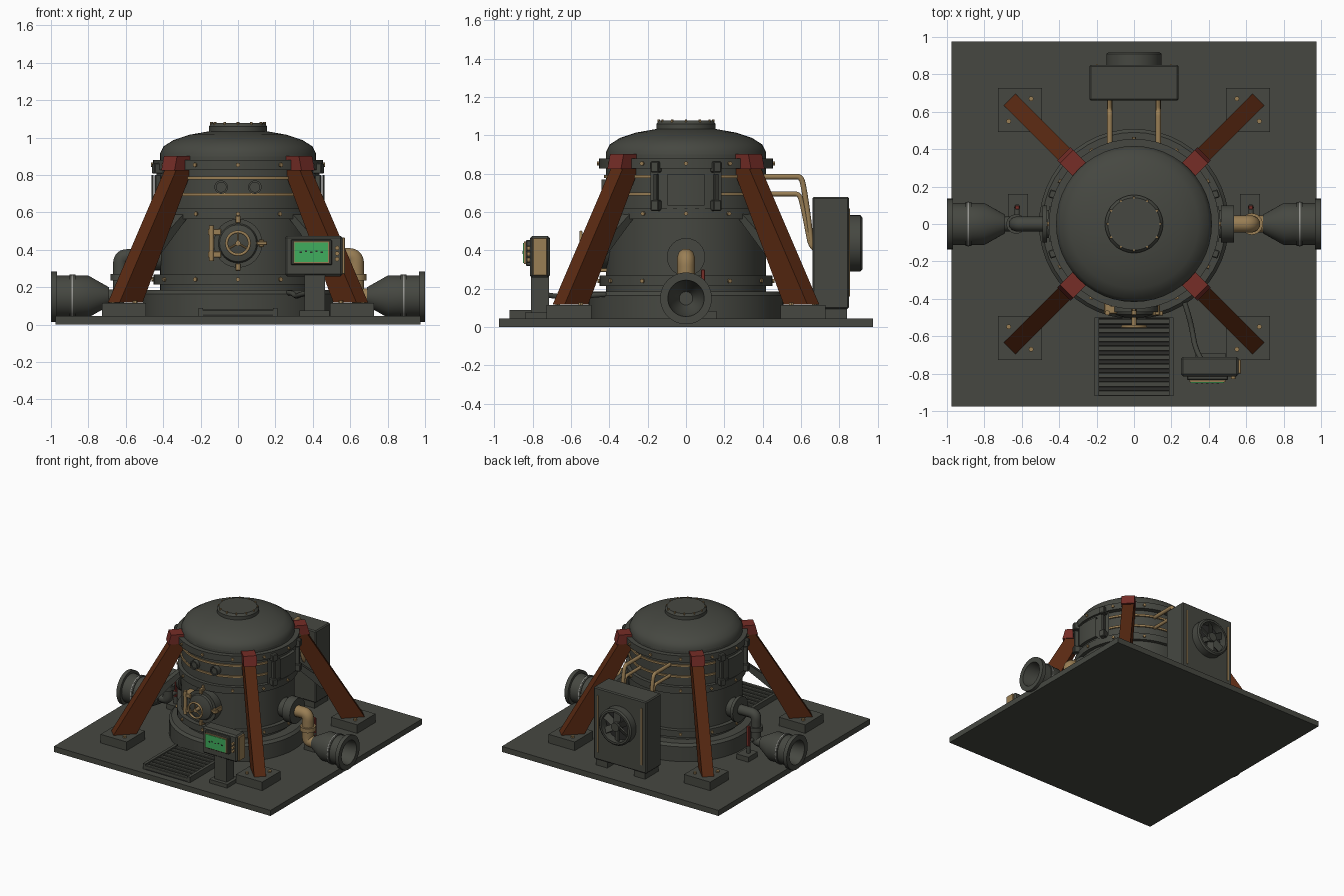
import bpy, bmesh, math
from math import radians, sin, cos, pi
from mathutils import Vector, Matrix

if "Cube" in bpy.data.objects:
    bpy.data.objects.remove(bpy.data.objects["Cube"])


def material(name, rgb):
    m = bpy.data.materials.new(name)
    m.use_nodes = True
    m.diffuse_color = (*rgb, 1)
    m.node_tree.nodes["Principled BSDF"].inputs["Base Color"].default_value = (*rgb, 1)
    return m


STEEL = material("dark_steel", (.061, .064, .053))
BLACK = material("black_iron", (.025, .025, .023))
RUST = material("rust_brown", (.1, .022, .006))
RED = material("dull_red", (.18, .026, .02))
BRASS = material("brass", (.32, .21, .09))
GREEN = material("screen_green", (.05, .42, .11))
PALE = material("pale_steel", (.3, .3, .28))
Z = Vector((0, 0, 1))


def finish(name, bm, mat, angle=32):
    bmesh.ops.remove_doubles(bm, verts=bm.verts, dist=1e-5)
    bmesh.ops.recalc_face_normals(bm, faces=bm.faces)
    me = bpy.data.meshes.new(name)
    bm.to_mesh(me)
    bm.free()
    me.materials.append(mat)
    me.shade_smooth()
    me.set_sharp_from_angle(angle=radians(angle))
    ob = bpy.data.objects.new(name, me)
    bpy.context.scene.collection.objects.link(ob)
    return ob


def box(name, lo, hi, mat, bevel=0, turn=None):
    """Box between two corners, optionally turned by a matrix."""
    bm = bmesh.new()
    lo, hi = Vector(lo), Vector(hi)
    size = hi - lo
    bmesh.ops.create_cube(bm, size=1, matrix=Matrix.Translation((lo + hi) / 2) @ Matrix.Diagonal((*size, 1)))
    if bevel:
        bmesh.ops.bevel(bm, geom=bm.edges[:], offset=bevel, segments=1, affect='EDGES')
    if turn:
        bm.transform(turn)
    return finish(name, bm, mat)


def lathe(name, profile, mat, origin=(0, 0, 0), axis=Z, steps=48, start=0, sweep=2 * pi):
    """Spin (radius, height) points about an axis."""
    bm = bmesh.new()
    vs = [bm.verts.new((r * cos(start), r * sin(start), h)) for r, h in profile]
    es = [bm.edges.new(p) for p in zip(vs, vs[1:])]
    bmesh.ops.spin(bm, geom=vs + es, cent=(0, 0, 0), axis=Z, angle=sweep, steps=steps)
    turn = Z.rotation_difference(Vector(axis)).to_matrix().to_4x4()
    bm.transform(Matrix.Translation(origin) @ turn)
    return finish(name, bm, mat)


def rod(name, a, b, r, mat, r2=None, steps=24):
    a, b = Vector(a), Vector(b)
    d = (b - a).length
    return lathe(name, [(0, 0), (r, 0), (r if r2 is None else r2, d), (0, d)], mat, a, (b - a).normalized(), steps)


def ring(name, r, z0, z1, mat, inner=.39):
    return lathe(name, [(inner, z0), (r, z0), (r, z1), (inner, z1)], mat)


def arc_plate(name, middle, half, r0, r1, z0, z1, mat):
    prof = [(r0, z0), (r1, z0), (r1, z1), (r0, z1)]
    return lathe(name, prof, mat, steps=10, start=middle - half, sweep=2 * half)


def loft(name, low, high, mat, turn):
    """Solid between two rectangles (x0, x1, y0, y1, z)."""
    bm = bmesh.new()
    for x0, x1, y0, y1, z in (low, high):
        for x in (x0, x1):
            for y in (y0, y1):
                bm.verts.new((x, y, z))
    bmesh.ops.convex_hull(bm, input=bm.verts)
    bm.transform(turn)
    return finish(name, bm, mat)


def pipe(name, points, r, mat, closed=False):
    """Round tube with softened corners."""
    cu = bpy.data.curves.new(name, 'CURVE')
    cu.dimensions, cu.bevel_depth, cu.bevel_resolution, cu.use_fill_caps = '3D', r, 3, True
    sp = cu.splines.new('NURBS')
    sp.points.add(len(points) - 1)
    for p, co in zip(sp.points, points):
        p.co = (*co, 1)
    sp.use_cyclic_u, sp.use_endpoint_u = closed, not closed
    sp.order_u, sp.resolution_u = 3, 8
    tmp = bpy.data.objects.new(name + "_path", cu)
    bpy.context.scene.collection.objects.link(tmp)
    bpy.context.view_layer.update()
    me = bpy.data.meshes.new_from_object(tmp.evaluated_get(bpy.context.evaluated_depsgraph_get()))
    bpy.data.objects.remove(tmp)
    bm = bmesh.new()
    bm.from_mesh(me)
    return finish(name, bm, mat, 50)


# Base and tank shell
box("base_plate", (-.975, -.975, 0), (.975, .975, .045), STEEL)
lathe("tank_skirt", [(0, .045), (.508, .045), (.508, .165), (.49, .185), (0, .185)], STEEL)
rod("tank_body", (0, 0, .18), (0, 0, .9), .417, STEEL, steps=48)
dome = [(.417, .86), (.417, .915)] + [(.417 * cos(t), .915 + .128 * sin(t)) for t in (.3, .6, .9, 1.2)] + [(0, 1.043)]
lathe("tank_dome", dome, STEEL)
lathe("top_cap", [(0, 1.0), (.155, 1.0), (.155, 1.06), (.14, 1.078), (0, 1.078)], STEEL)
for name, r, z0, z1 in (("lower", .452, .215, .268), ("middle", .445, .565, .62), ("upper", .455, .828, .88)):
    ring(name + "_flange", r, z0, z1, STEEL)
    for i in range(12):
        a = i * pi / 6
        d = Vector((cos(a), sin(a), 0))
        mid = Z * (z0 + z1) / 2
        rod(name + "_flange_bolt", d * (r - .01) + mid, d * (r + .01) + mid, .012, BRASS, steps=6)
for z in (.785, .695):
    ring("brass_band", .427, z - .008, z + .008, BRASS)
for i in range(12):
    a = i * pi / 6
    x, y = .142 * cos(a), .142 * sin(a)
    rod("cap_bolt", (x, y, 1.05), (x, y, 1.084), .007, BRASS, steps=6)

# Legs with feet, caps and braces
for i in range(4):
    a = pi / 4 + i * pi / 2
    turn = Matrix.Rotation(a, 4, 'Z')
    loft("support_leg", (.765, .94, -.044, .044, .118), (.37, .485, -.044, .044, .87), RUST, turn)
    loft("leg_cap", (.42, .53, -.05, .05, .825), (.375, .51, -.05, .05, .902), RED, turn)
    loft("leg_brace", (.63, .73, -.028, .028, .36), (.38, .43, -.028, .028, .6), STEEL, turn)
    sx, sy = (1 if cos(a) > 0 else -1), (1 if sin(a) > 0 else -1)
    box("leg_foot", (sx * .61 - .118, sy * .61 - .118, .04), (sx * .61 + .118, sy * .61 + .118, .115), STEEL)
    for bx, by in ((.55, .67), (.67, .55)):
        rod("foot_bolt", (sx * bx, sy * by, .11), (sx * bx, sy * by, .128), .014, BRASS, steps=6)

# Front hatch with wheel, hinge and latch
hz = .435
FRONT = Vector((0, -1, 0))
lathe("hatch_door", [(0, 0), (.13, 0), (.13, .085), (.105, .085), (.098, .1), (.05, .115), (0, .115)],
      STEEL, (0, -.385, hz), FRONT)
rod("wheel_shaft", (0, -.48, hz), (0, -.555, hz), .014, BRASS)
circle = [(.062 * cos(i * pi / 8), -.548, hz + .062 * sin(i * pi / 8)) for i in range(16)]
pipe("hatch_wheel", circle, .008, BRASS, True)
for i in range(3):
    a = pi / 2 + i * 2 * pi / 3
    rod("wheel_spoke", (0, -.548, hz), (.06 * cos(a), -.548, hz + .06 * sin(a)), .006, BRASS, steps=8)
for x, z in ((0, .128), (0, -.128), (.125, 0)):
    box("hatch_clamp", (x - .014, -.488, hz + z - .02), (x + .014, -.4, hz + z + .02), BRASS, .004)
box("hatch_latch", (.1, -.49, hz - .01), (.155, -.465, hz + .01), BRASS, .003)
rod("hatch_hinge", (-.142, -.475, hz - .095), (-.142, -.475, hz + .095), .013, BRASS)
for z in (-.06, .06):
    box("hinge_arm", (-.16, -.48, hz + z - .017), (-.09, -.39, hz + z + .017), BRASS, .004)

# Portholes
for x in (-.09, .09):
    lathe("porthole", [(0, 0), (.036, 0), (.036, .05), (.026, .05), (.026, .04), (0, .04)],
          STEEL, (x, -.39, .735), FRONT, 24)

# Side panels and side pipework
for s, mat in ((1, BRASS), (-1, STEEL)):
    mid = 0 if s > 0 else pi
    arc_plate("side_panel", mid, radians(25), .4, .437, .612, .862, STEEL)
    arc_plate("side_hatch", mid, radians(12), .43, .462, .635, .8, STEEL)
    for da in (-.35, .35):
        turn = Matrix.Rotation(mid + da, 4, 'Z')
        for z in (.635, .835):
            box("panel_clamp", (.42, -.022, z - .028), (.482, .022, z + .028), STEEL, .005, turn)
        box("panel_handle", (.44, -.009, .635), (.472, .009, .8), STEEL, .003, turn)
    r = .046 if s > 0 else .04
    rod("tank_port", (s * .4, 0, .365), (s * .47, 0, .365), .075, STEEL)
    rod("port_flange", (s * .465, 0, .365), (s * (.535 if s > 0 else .49), 0, .365), .1, STEEL)
    pipe("side_elbow", [(s * x, 0, z) for x, z in
                        ((.45, .365), (.56, .365), (.63, .365), (.63, .28), (.63, .23), (.63, .15), (.68, .15), (.74, .15))], r, mat)
    rod("elbow_collar", (s * .63, 0, .235), (s * .63, 0, .27), r + .012, mat)
    lathe("outlet", [(0, .69), (.05, .69), (.112, .8), (.112, .87), (.117, .87), (.117, .9), (.112, .9), (.112, .968),
                     (.135, .968), (.135, 1), (.095, 1), (.075, .88), (.035, .8), (0, .8)],
          STEEL, (0, 0, .15), (s, 0, 0))
    ring_band = [(.116, .882), (.119, .882), (.119, .889), (.116, .889)]
    lathe("outlet_band", ring_band, PALE, (0, 0, .15), (s, 0, 0))
    box("valve_block", (s * .62 - .053, .04, .04), (s * .62 + .053, .16, .085), STEEL)
    rod("valve_post", (s * .625, .09, .08), (s * .625, .09, .14), .016, STEEL)
    rod("valve_stem", (s * .625, .02, .17), (s * .625, .09, .17), .014, STEEL)
    box("valve_lever", (s * .625 - .012, .078, .13), (s * .625 + .012, .1, .3), RED, .003)

# Front step grate
for x in (-.2, .2):
    box("grate_rail", (x - .012, -.92, .04), (x + .012, -.5, .09), STEEL)
box("grate_bed", (-.19, -.92, .04), (.19, -.5, .055), BLACK)
for i in range(9):
    y = -.905 + i * .048
    box("grate_slat", (-.195, y - .015, .05), (.195, y + .015, .08), STEEL, .004)

# Control console
box("console_base", (.33, -.84, .04), (.49, -.69, .075), STEEL)
box("console_post", (.355, -.81, .05), (.465, -.715, .27), STEEL)
box("console_case", (.25, -.815, .258), (.56, -.71, .475), STEEL, .012)
box("console_side_plate", (.555, -.8, .27), (.572, -.725, .465), BRASS, .003)
box("screen_bezel", (.283, -.835, .318), (.502, -.8, .455), STEEL, .005)
box("screen_trim", (.297, -.846, .328), (.488, -.83, .446), BRASS)
box("screen", (.303, -.85, .334), (.482, -.842, .44), GREEN)
for i in range(5):
    x = .33 + i * .028
    box("screen_mark", (x, -.852, .382 + .006 * (i % 2)), (x + .012, -.849, .39 + .006 * (i % 2)), BLACK)
for z in (.41, .38, .35):
    rod("console_button", (.53, -.81, z), (.53, -.83, z), .012, BRASS, steps=12)
pipe("console_hose", [(.27, -.42, .17), (.29, -.48, .17), (.31, -.56, .15), (.33, -.68, .16), (.37, -.74, .17)], .014, STEEL)

# Rear cooler with fan
box("cooler_case", (-.238, .66, .095), (.238, .85, .68), STEEL, .008)
for x in (-.17, .17):
    box("cooler_foot", (x - .05, .67, .04), (x + .05, .84, .1), STEEL)
    box("cooler_strip", (x * 1.16 - .006, .846, .16), (x * 1.16 + .006, .856, .62), BRASS)
fan = (0, .845, .437)
BACK = Vector((0, 1, 0))
lathe("fan_ring", [(.12, 0), (.147, 0), (.147, .065), (.135, .075), (.12, .075), (.12, 0)], STEEL, fan, BACK)
lathe("fan_recess", [(0, 0), (.122, 0), (.122, .01), (0, .01)], BLACK, fan, BACK)
rod("fan_hub", (0, .85, .437), (0, .915, .437), .035, STEEL)
for i in range(6):
    turn = Matrix.Translation((0, .885, .437)) @ Matrix.Rotation(i * pi / 3, 4, 'Y') @ Matrix.Rotation(.5, 4, 'Z')
    box("fan_blade", (-.026, -.005, .02), (.026, .005, .118), STEEL, 0, turn)

# Coolant pipes from tank to cooler
for x in (-.13, .13):
    pipe("upper_coolant_pipe", [(x, y, z) for y, z in
                                ((.38, .785), (.5, .785), (.56, .785), (.6, .785), (.615, .73), (.64, .56), (.655, .42), (.68, .4))], .015, BRASS)
    pipe("lower_coolant_pipe", [(x, y, z) for y, z in
                                ((.38, .695), (.5, .695), (.55, .695), (.59, .695), (.605, .65), (.635, .5), (.65, .42), (.68, .4))], .013, BRASS)
